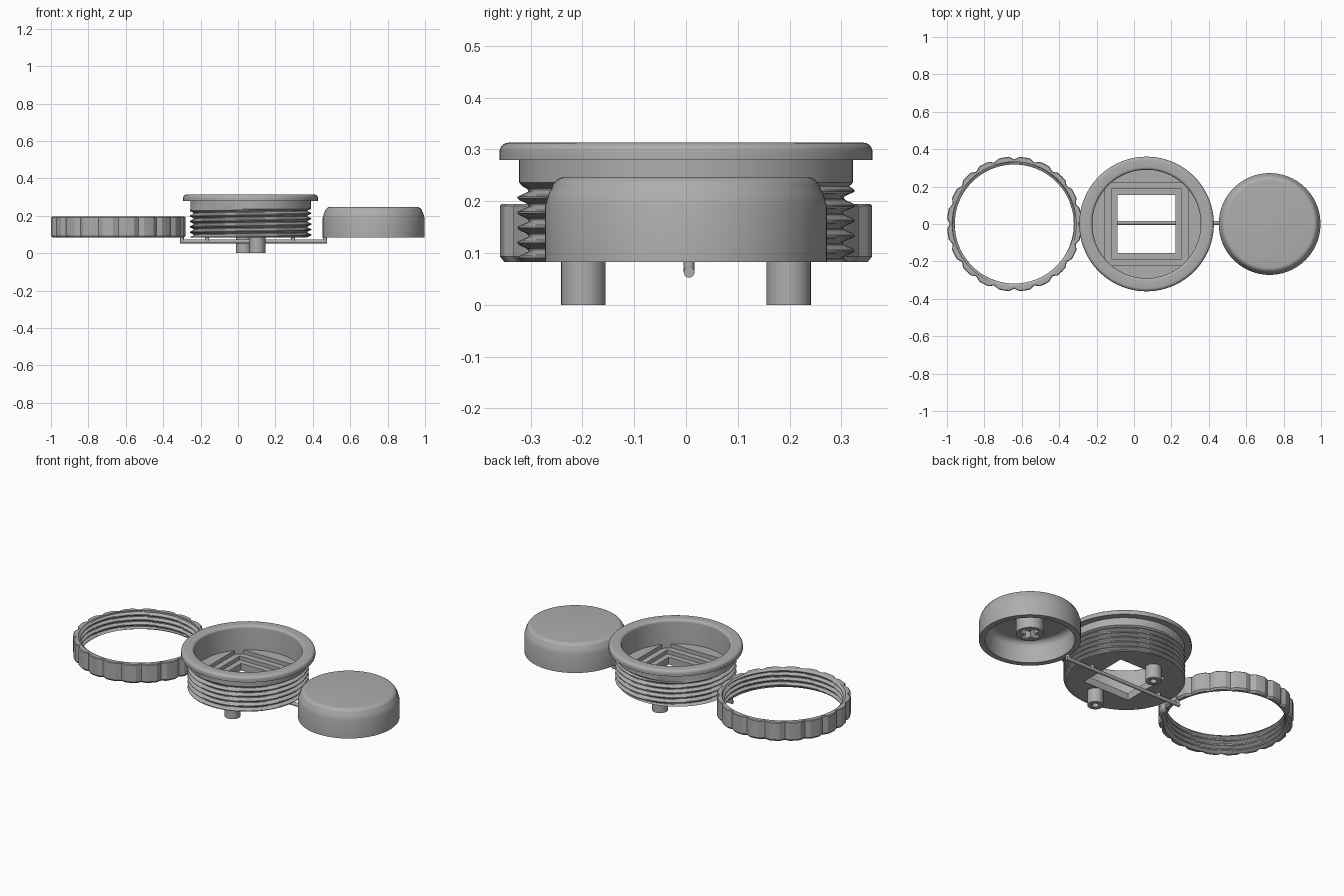
import bpy, bmesh, math
from mathutils import Matrix

if "Cube" in bpy.data.objects:
    bpy.data.objects.remove(bpy.data.objects["Cube"], do_unlink=True)

grey = bpy.data.materials.new("plain grey")
grey.use_nodes = True
colour = (0.42, 0.42, 0.42, 1)
grey.diffuse_color = colour
grey.node_tree.nodes["Principled BSDF"].inputs["Base Color"].default_value = colour

BASE = 0.083      # underside of the three large parts
PITCH = 0.029     # screw thread pitch
BODY_X, RING_X, CAP_X = 0.067, -0.64, 0.725


def finish(name, bm, angle=30):
    bmesh.ops.remove_doubles(bm, verts=bm.verts, dist=1e-5)
    bmesh.ops.recalc_face_normals(bm, faces=bm.faces)
    mesh = bpy.data.meshes.new(name)
    bm.to_mesh(mesh)
    bm.free()
    mesh.materials.append(grey)
    obj = bpy.data.objects.new(name, mesh)
    bpy.context.collection.objects.link(obj)
    smooth(obj, angle)
    return obj


def smooth(obj, angle=30):
    bpy.ops.object.select_all(action='DESELECT')
    obj.select_set(True)
    bpy.context.view_layer.objects.active = obj
    bpy.ops.object.shade_smooth_by_angle(angle=math.radians(angle))


def lathe(name, profile, x, y=0, segs=96, closed=True, angle=30):
    """Revolve profile(theta) -> [(r, z), ...] about a vertical axis."""
    bm = bmesh.new()
    rows = []
    for i in range(segs):
        t = math.tau * i / segs
        pts = profile(t) if callable(profile) else profile
        rows.append([bm.verts.new((x + r * math.cos(t), y + r * math.sin(t), z)) for r, z in pts])
    n = len(rows[0])
    for i in range(segs):
        a, b = rows[i], rows[(i + 1) % segs]
        for j in range(n if closed else n - 1):
            k = (j + 1) % n
            bm.faces.new((a[j], b[j], b[k], a[k]))
    return finish(name, bm, angle)


def box(name, centre, size):
    bm = bmesh.new()
    bmesh.ops.create_cube(bm, size=1, matrix=Matrix.Translation(centre) @ Matrix.Diagonal((*size, 1)))
    return finish(name, bm)


def cut(obj, cutters):
    for c in cutters:
        mod = obj.modifiers.new("cut", 'BOOLEAN')
        mod.operation, mod.solver, mod.object = 'DIFFERENCE', 'EXACT', c
        bpy.ops.object.select_all(action='DESELECT')
        bpy.context.view_layer.objects.active = obj
        obj.select_set(True)
        bpy.ops.object.modifier_apply(modifier=mod.name)
        bpy.data.objects.remove(c, do_unlink=True)
    smooth(obj)


def arc(cr, cz, rad, a0, a1, steps=6):
    angles = [math.radians(a0 + (a1 - a0) * i / steps) for i in range(steps + 1)]
    return [(cr + rad * math.cos(a), cz + rad * math.sin(a)) for a in angles]


def thread(z0, z1, root, crest, t, steps=45):
    """Helical trapezoid thread between two heights."""
    pts = []
    for i in range(steps + 1):
        z = z0 + (z1 - z0) * i / steps
        phase = ((z - z0) / PITCH - t / math.tau) % 1
        wave = min(1, max(0, 1.3 - 3.2 * abs(phase - 0.5)))
        pts.append((root + (crest - root) * wave, z))
    return pts


# Threaded body with flange
def body_profile(t):
    return ([(0.29, BASE)] + thread(BASE, 0.228, 0.305, 0.325, t)
            + [(0.322, 0.236), (0.322, 0.28), (0.36, 0.28)]
            + arc(0.342, 0.295, 0.018, 0, 90) + arc(0.305, 0.298, 0.015, 90, 180))


lathe("threaded_body", body_profile, BODY_X, angle=25)

# Floor with stepped square pocket and through hole
floor = lathe("body_floor", [(0, BASE), (0.29, BASE), (0.29, 0.17), (0, 0.17)], BODY_X, closed=False)
cut(floor, [box("pocket", (BODY_X, 0, bottom + 0.15), (2 * half, 2 * half, 0.3))
            for half, bottom in ((0.222, 0.147), (0.187, 0.125), (0.154, 0.0))])

# Hollow mounting pegs under the floor
for side, x, y in (("front", 0.103, -0.198), ("back", 0.031, 0.198)):
    lathe(side + "_peg", [(0, 0.06), (0.018, 0.06), (0.018, 0), (0.043, 0), (0.043, 0.09), (0, 0.09)],
          x, y, segs=32, closed=False)


# Screw ring with scalloped grip and inner thread
def ring_profile(t):
    groove = max(0, math.cos(20 * t) - 0.35) / 0.65
    r = 0.36 - 0.014 * groove
    inner = thread(BASE + 0.008, 0.187, 0.333, 0.318, t, 36)
    return ([(0.334, BASE), (r - 0.008, BASE), (r, BASE + 0.01), (r, 0.191), (r - 0.004, 0.195),
             (0.332, 0.195)] + inner[::-1])


lathe("grip_ring", ring_profile, RING_X, segs=160, angle=25)

# Hollow button cap with rounded top
cap = [(0, 0.207)] + arc(0.2, 0.172, 0.035, 90, 0) + [(0.24, BASE), (0.272, BASE), (0.272, 0.19)]
cap += [(0.264, 0.218)] + arc(0.232, 0.219, 0.028, 10, 90) + [(0, 0.247)]
lathe("button_cap", cap, CAP_X, closed=False)

# Stem inside the cap with cross-shaped socket
stem = lathe("cap_stem", [(0, 0.12), (0.075, 0.12), (0.075, 0.215), (0, 0.215)], CAP_X, segs=40, closed=False)
cut(stem, [box("slot", (CAP_X, 0, 0.145), size) for size in ((0.11, 0.034, 0.1), (0.034, 0.11, 0.1))])

# Runner rod joining the parts, with small uprights
ROD_Y, ROD_Z, ROD_R = 0.006, 0.063, 0.0105
ends = (-0.3, 0.465)
bm = bmesh.new()
bmesh.ops.create_cone(bm, cap_ends=True, segments=16, radius1=ROD_R, radius2=ROD_R, depth=ends[1] - ends[0] + 0.02,
                      matrix=Matrix.Translation((sum(ends) / 2, ROD_Y, ROD_Z)) @ Matrix.Rotation(math.pi / 2, 4, 'Y'))
finish("runner_rod", bm)
for i, x in enumerate((ends[0], -0.165, 0.295, ends[1])):
    lathe(f"runner_upright_{i + 1}", [(0, ROD_Z), (ROD_R, ROD_Z), (ROD_R, 0.09), (0, 0.09)],
          x, ROD_Y, segs=16, closed=False)
